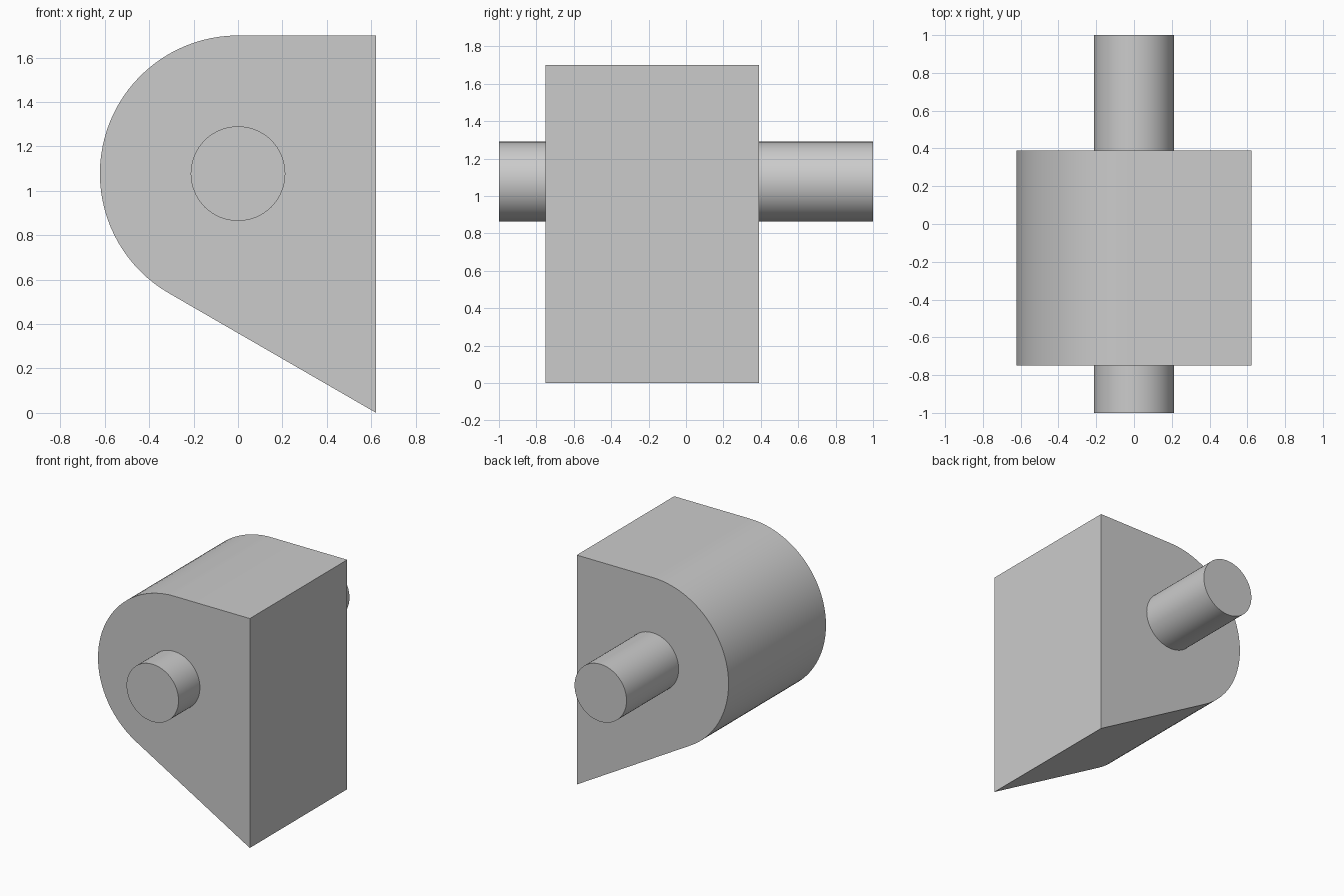
import bpy, bmesh, math
from mathutils import Vector

default = bpy.data.objects.get("Cube")
if default:
    bpy.data.objects.remove(default, do_unlink=True)

GREY = (0.6, 0.6, 0.6, 1)
mat = bpy.data.materials.new("light grey")
mat.use_nodes = True
mat.diffuse_color = GREY
mat.node_tree.nodes["Principled BSDF"].inputs["Base Color"].default_value = GREY

R = 0.622                    # radius of the rounded side
AXIS_Z = R * math.sqrt(3)    # height of the shaft axis
SHAFT_R = 0.213


def arc(radius, start, end, steps):
    """Points of an arc about the shaft axis, in degrees."""
    angles = [math.radians(start + (end - start) * i / steps) for i in range(steps + 1)]
    return [(radius * math.cos(a), AXIS_Z + radius * math.sin(a)) for a in angles]


def extrude_profile(name, profile, y0, y1):
    """Extrude an x-z outline along y."""
    bm = bmesh.new()
    face = bm.faces.new([bm.verts.new((x, y0, z)) for x, z in profile])
    out = bmesh.ops.extrude_face_region(bm, geom=[face], use_keep_orig=True)
    moved = [v for v in out["geom"] if isinstance(v, bmesh.types.BMVert)]
    bmesh.ops.translate(bm, verts=moved, vec=Vector((0, y1 - y0, 0)))
    bmesh.ops.recalc_face_normals(bm, faces=bm.faces)
    mesh = bpy.data.meshes.new(name)
    bm.to_mesh(mesh)
    bm.free()
    mesh.materials.append(mat)
    obj = bpy.data.objects.new(name, mesh)
    bpy.context.collection.objects.link(obj)
    bpy.ops.object.select_all(action="DESELECT")
    obj.select_set(True)
    bpy.context.view_layer.objects.active = obj
    bpy.ops.object.shade_smooth_by_angle(angle=math.radians(25))
    return obj


# Cam block: flat top, rounded side, sloping underside tangent to the arc
body = arc(R, 90, 240, 40) + [(R, 0), (R, AXIS_Z + R)]
extrude_profile("cam_body", body, -0.75, 0.39)

# Shaft stubs on both faces
circle = arc(SHAFT_R, 0, 360, 64)[:-1]
extrude_profile("front_shaft", circle, -1, -0.75)
extrude_profile("back_shaft", circle, 0.39, 1)
